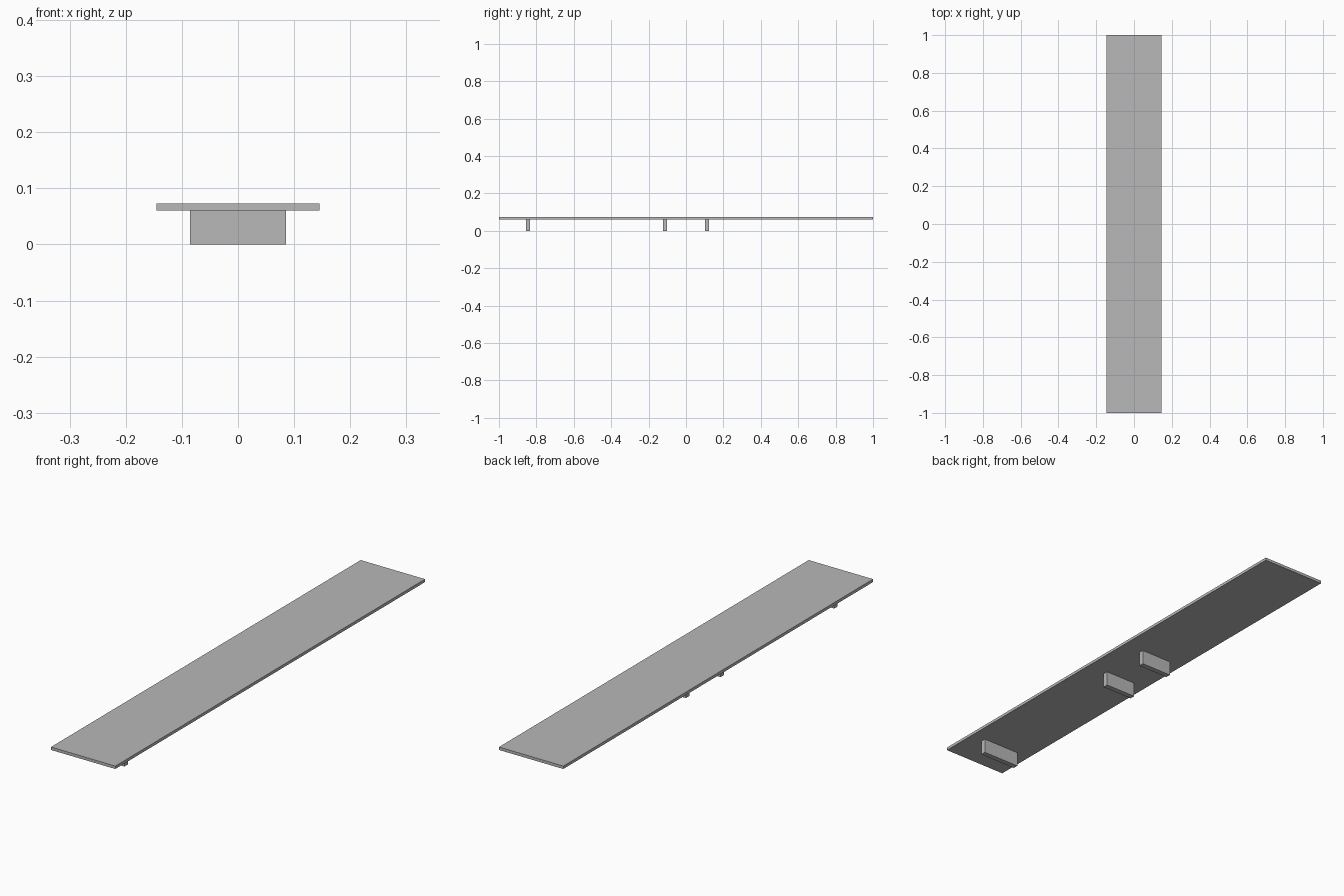
import bpy

cube = bpy.data.objects.get("Cube")
if cube:
    bpy.data.objects.remove(cube, do_unlink=True)

# One plain grey for the whole model
grey = bpy.data.materials.new("plain grey")
grey.use_nodes = True
colour = (0.48, 0.48, 0.48, 1.0)
grey.diffuse_color = colour
grey.node_tree.nodes["Principled BSDF"].inputs["Base Color"].default_value = colour


def box(name, low, high):
    """Flat-sided box between two opposite corners."""
    centre = [(a + b) / 2 for a, b in zip(low, high)]
    bpy.ops.mesh.primitive_cube_add(size=1, location=centre)
    obj = bpy.context.object
    obj.name = name
    obj.scale = [b - a for a, b in zip(low, high)]
    bpy.ops.object.transform_apply(location=False, rotation=False, scale=True)
    obj.data.materials.append(grey)
    return obj


underside, top = 0.061, 0.073
half_width = 0.1455
cleat_left, cleat_half_depth = -0.0855, 0.011

# Long flat board
box("board", (-half_width, -1, underside), (half_width, 1, top))

# Cross cleats beneath it, all flush along one edge
for name, y, right in (
    ("front_cleat", -0.845, 0.0855),
    ("middle_cleat", -0.112, 0.057),
    ("rear_cleat", 0.112, 0.057),
):
    box(name, (cleat_left, y - cleat_half_depth, 0),
        (right, y + cleat_half_depth, underside))
